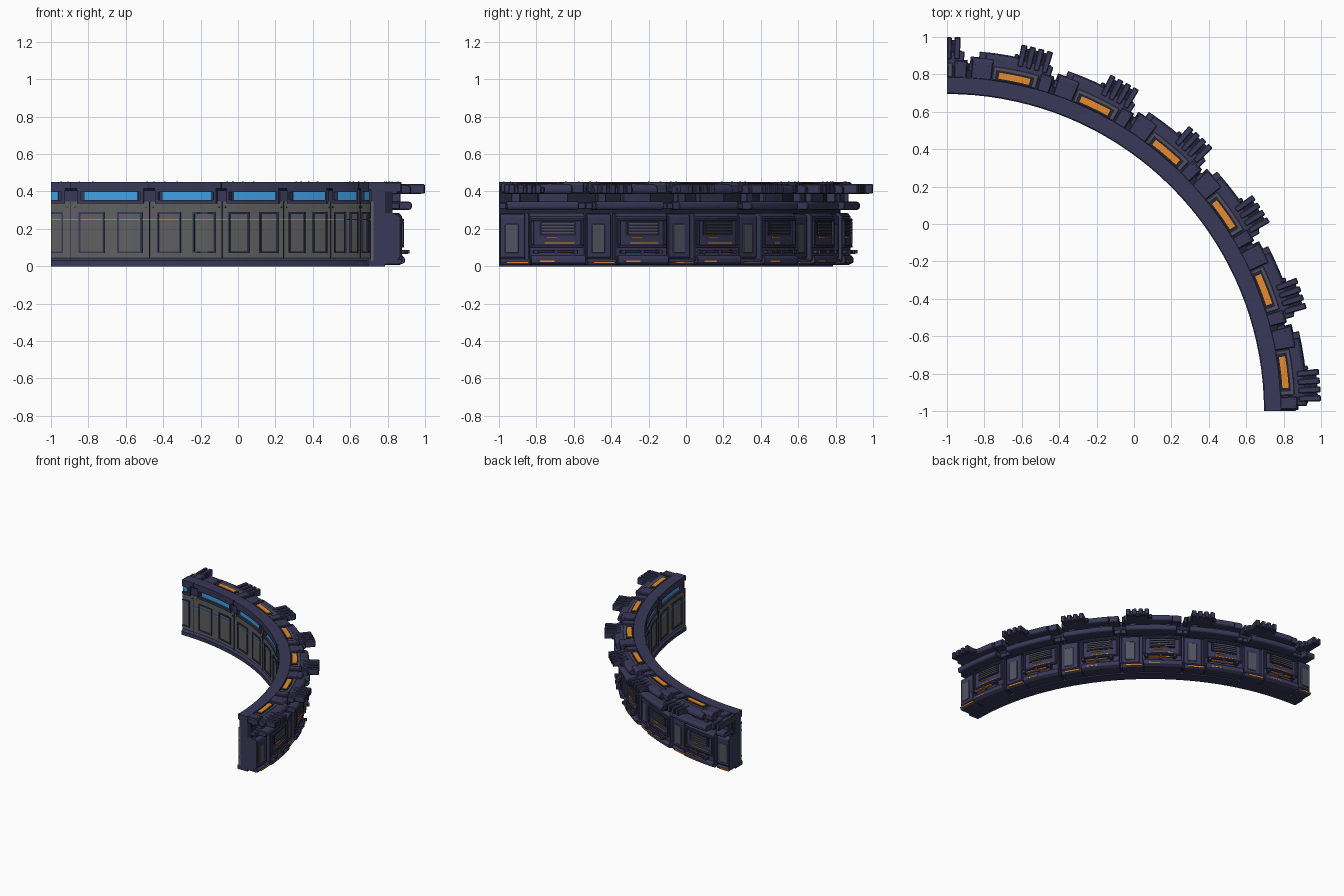
import bpy, bmesh
from math import radians, sin, cos, ceil

PITCH = 14.4          # angle of one wall module; the last one is cut at 90 degrees
CX = CY = -1.0        # centre of the arc


def material(name, rgb):
    m = bpy.data.materials.new(name)
    m.diffuse_color = (*rgb, 1)
    return m


NAVY = material("navy", (0.040, 0.040, 0.100))
DARK = material("dark", (0.016, 0.016, 0.035))
WALL = material("wall_grey", (0.115, 0.115, 0.120))
STEEL = material("steel", (0.085, 0.085, 0.120))
ORANGE = material("orange", (0.80, 0.26, 0.025))
BLUE = material("blue", (0.05, 0.36, 0.78))


def sweep(bm, a0, a1, prof):
    """Sweep a closed (radius, z) profile from angle a0 to a1, clipped at 90."""
    a1 = min(a1, 90.0)
    if a1 - a0 < 0.05:
        return
    n = max(1, ceil((a1 - a0) / 2.5))
    rings = []
    for i in range(n + 1):
        a = radians(a0 + (a1 - a0) * i / n)
        rings.append([bm.verts.new((CX + r * cos(a), CY + r * sin(a), z)) for r, z in prof])
    m = len(prof)
    for p, q in zip(rings, rings[1:]):
        for j in range(m):
            k = (j + 1) % m
            bm.faces.new((p[j], p[k], q[k], q[j]))
    bm.faces.new(rings[0])
    bm.faces.new(rings[-1][::-1])


def box(r0, r1, z0, z1):
    return [(r0, z0), (r1, z0), (r1, z1), (r0, z1)]


def part(name, mat, pieces, bevel=0.0, repeat=True):
    """One object from (start, end, profile) pieces, repeated for each module."""
    bm = bmesh.new()
    for k in range(7 if repeat else 1):
        for a0, a1, prof in pieces:
            sweep(bm, a0 + k * PITCH, a1 + k * PITCH, prof)
    bmesh.ops.recalc_face_normals(bm, faces=bm.faces)
    me = bpy.data.meshes.new(name)
    bm.to_mesh(me)
    bm.free()
    me.materials.append(mat)
    ob = bpy.data.objects.new(name, me)
    bpy.context.collection.objects.link(ob)
    if bevel:
        b = ob.modifiers.new("chamfer", 'BEVEL')
        b.width, b.segments, b.limit_method, b.angle_limit = bevel, 1, 'ANGLE', radians(40)
    return ob


def frame(a0, a1, z0, z1, r0, r1, t):
    """Rectangular rim lying on the curved wall, bar width t."""
    d = t / 1.75 * 57.3
    return [(a0, a1, box(r0, r1, z0, z0 + t)), (a0, a1, box(r0, r1, z1 - t, z1)),
            (a0, a0 + d, box(r0, r1, z0 + t, z1 - t)), (a1 - d, a1, box(r0, r1, z0 + t, z1 - t))]


# Continuous wall: core, inner lining, base and top bands
part("wall_core", NAVY, [(0, 90, box(1.725, 1.785, 0.0, 0.45))], repeat=False)
part("inner_lining", WALL, [(0, 90, box(1.71, 1.73, 0.03, 0.345))], repeat=False)
part("inner_bands", NAVY, [
    (0, 90, [(1.695, 0), (1.73, 0), (1.73, 0.045), (1.71, 0.045), (1.695, 0.03)]),
    (0, 90, [(1.712, 0.405), (1.73, 0.405), (1.73, 0.45), (1.70, 0.45), (1.70, 0.415)])],
    repeat=False)
part("inner_light_line", BLUE, [(0, 90, box(1.707, 1.712, 0.248, 0.254))], repeat=False)

# Inner side, each module: windows, wall frames, joints
part("window_frame", NAVY, frame(1.1, 13.3, 0.335, 0.415, 1.70, 1.73, 0.018)
     + [(0, 1.1, box(1.712, 1.73, 0.34, 0.41)), (13.3, PITCH, box(1.712, 1.73, 0.34, 0.41))])
part("window_glow", BLUE, [(2.3, 12.1, box(1.712, 1.728, 0.355, 0.398))])
part("inner_panel_frame", NAVY, frame(1.4, 6.0, 0.07, 0.29, 1.703, 1.712, 0.010)
     + frame(8.4, 13.0, 0.07, 0.29, 1.703, 1.712, 0.010))
part("inner_joint", DARK, [(0, 0.12, box(1.706, 1.712, 0.03, 0.345)),
                           (0, 0.12, box(1.698, 1.712, 0.41, 0.451))])

# Outer lower body: backing, side column, big panel
part("outer_backing", NAVY, [(0, 90, box(1.78, 1.84, 0.02, 0.285))], repeat=False)
part("outer_column", NAVY, [(0.15, 4.3, [(1.83, 0.03), (1.855, 0.03), (1.87, 0.05),
                                         (1.87, 0.265), (1.855, 0.28), (1.83, 0.28)])], 0.004)
part("outer_column_inset", STEEL, [(1.0, 3.2, box(1.86, 1.876, 0.07, 0.225))], 0.003)
part("outer_panel", NAVY, [(4.9, 14.1, [(1.83, 0.03), (1.885, 0.03), (1.885, 0.265),
                                        (1.87, 0.285), (1.83, 0.285)])], 0.004)
part("outer_panel_frame", NAVY, frame(5.2, 13.8, 0.10, 0.255, 1.88, 1.896, 0.014), 0.003)

# Outer base skirting with small lights
part("base_skirt", NAVY, [
    (5.2, 14.2, [(1.78, 0.008), (1.875, 0.008), (1.90, 0.02), (1.90, 0.045), (1.885, 0.06), (1.78, 0.06)]),
    (0.2, 5.2, [(1.78, 0.008), (1.87, 0.008), (1.88, 0.03), (1.87, 0.04), (1.78, 0.04)])], 0.003)
part("base_light", ORANGE, [(1.2, 4.8, box(1.87, 1.884, 0.014, 0.024)),
                            (6.5, 9.0, box(1.89, 1.903, 0.024, 0.030))])

# Vent, light lines and pipe on the big panel
part("vent_back", DARK, [(6.6, 12.6, box(1.88, 1.889, 0.165, 0.24))])
part("vent_slats", STEEL, [(7.0, 12.2, box(1.885, 1.896, 0.175 + i * 0.016, 0.184 + i * 0.016))
                           for i in range(4)])
part("panel_light", ORANGE, [(7.4, 12.4, box(1.88, 1.890, 0.123, 0.128)),
                             (7.6, 9.6, box(1.88, 1.893, 0.152, 0.158)),
                             (6.4, 11.4, box(1.90, 1.920, 0.066, 0.071))])
part("outer_pipe", NAVY, [(5.5, 12.8, box(1.898, 1.915, 0.070, 0.084))], 0.003)
part("pipe_bracket", NAVY, [(a, a + 0.6, box(1.88, 1.925, 0.068, 0.088)) for a in (5.6, 8.8, 12.0)])

# Recessed band and middle ledge
part("recess_band", DARK, [(0, 90, box(1.78, 1.825, 0.28, 0.40))], repeat=False)
part("middle_ledge", NAVY, [
    (1.2, 12.8, [(1.80, 0.302), (1.92, 0.302), (1.93, 0.312), (1.93, 0.336), (1.92, 0.345), (1.80, 0.345)]),
    (0.0, 1.2, box(1.80, 1.865, 0.305, 0.34)), (12.8, PITCH, box(1.80, 1.865, 0.305, 0.34))], 0.004)
part("recess_struts", NAVY, [(2.0, 3.5, box(1.81, 1.87, 0.34, 0.39)),
                             (6.5, 11.5, box(1.81, 1.86, 0.34, 0.39))], 0.004)

# Crown: blocks, light housing, outer plate
part("crown_base", NAVY, [(0.2, 13.9, box(1.78, 1.85, 0.39, 0.43))])
part("crown_block", NAVY, [
    (0.25, 2.4, box(1.782, 1.875, 0.395, 0.45)),
    (10.4, 13.9, [(1.782, 0.39), (1.895, 0.39), (1.895, 0.435), (1.885, 0.45), (1.782, 0.45)])], 0.005)
part("crown_outer_plate", NAVY, [
    (0.8, 11.8, [(1.84, 0.387), (1.915, 0.387), (1.925, 0.397), (1.925, 0.42), (1.91, 0.435), (1.84, 0.44)])], 0.005)
part("light_housing", STEEL, [(2.6, 10.3, box(1.785, 1.862, 0.40, 0.442))], 0.005)
part("light_recess", DARK, [(3.3, 9.8, box(1.788, 1.842, 0.43, 0.445))])
part("crown_light", ORANGE, [(3.9, 9.2, box(1.798, 1.831, 0.44, 0.449))])

# Protruding finned block
part("fin_block", NAVY, [
    (1.5, 6.5, box(1.87, 1.985, 0.387, 0.428)),
    (6.5, 7.2, box(1.87, 1.945, 0.392, 0.425))], 0.006)
part("fin_bars", NAVY, [(1.5 + i * 1.35, 2.45 + i * 1.35, box(1.88, 2.0, 0.388, 0.44))
                        for i in range(4)], 0.005)
part("fin_grooves", DARK, [(2.47 + i * 1.35, 2.83 + i * 1.35, box(1.89, 1.975, 0.42, 0.431))
                           for i in range(3)])

# Small bolts along the crown blocks and inner bands
part("bolts", DARK, [(a, a + 0.2, box(1.855, 1.861, 0.445, 0.452)) for a in (0.7, 1.8, 11.0, 13.2)]
     + [(a, a + 0.2, box(1.706, 1.712, 0.312, 0.319)) for a in (0.6, 13.6)])
